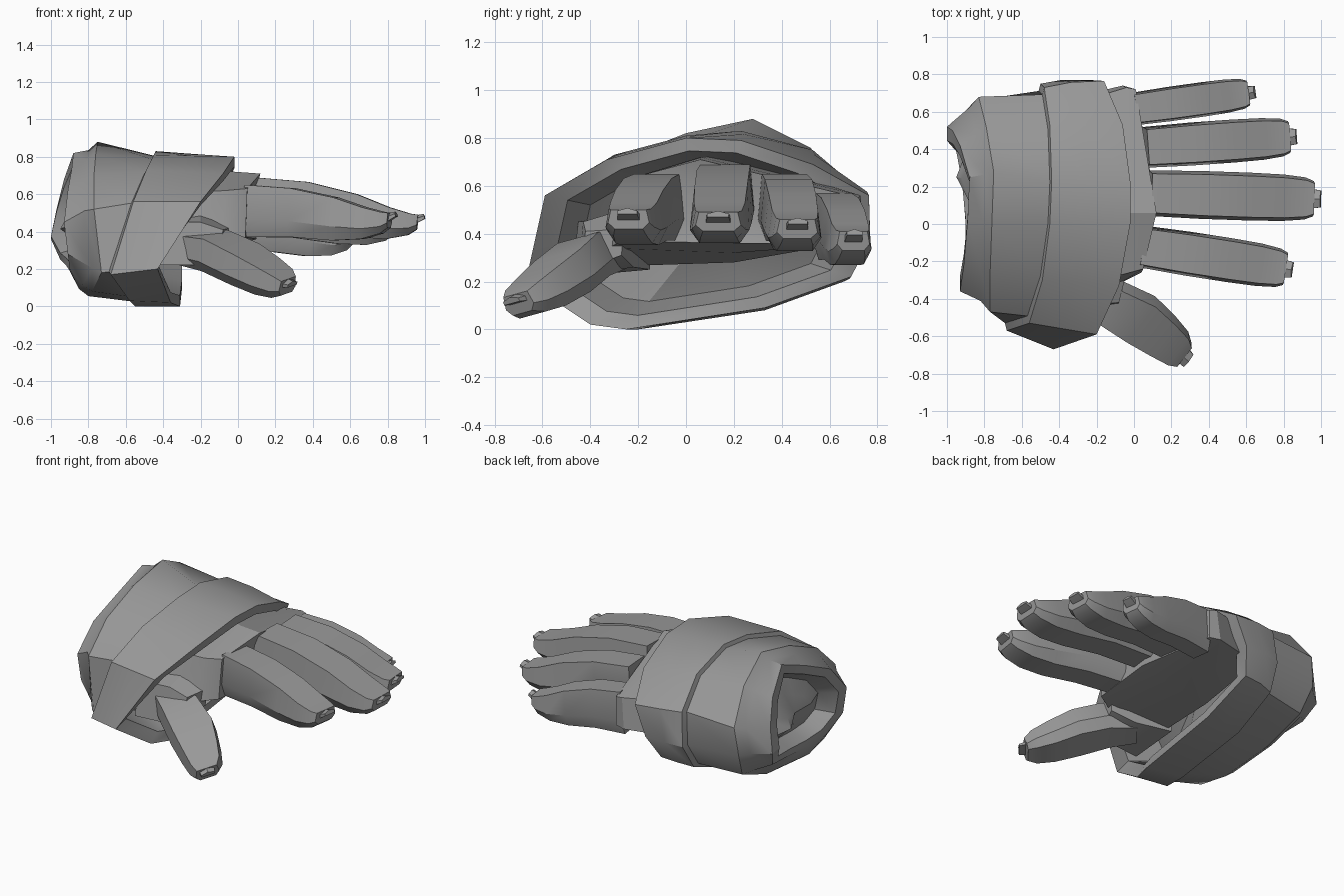
import bpy, bmesh, math
from mathutils import Vector

if "Cube" in bpy.data.objects:
    bpy.data.objects.remove(bpy.data.objects["Cube"])

grey = bpy.data.materials.new("stone grey")
grey.diffuse_color = (0.32, 0.32, 0.32, 1)
grey.use_nodes = True
grey.node_tree.nodes["Principled BSDF"].inputs["Base Color"].default_value = grey.diffuse_color


def loft(name, rings, angle=32):
    """Skin closed rings of equal length and cap both ends."""
    bm = bmesh.new()
    loops = [[bm.verts.new(p) for p in ring] for ring in rings]
    n = len(loops[0])
    for a, b in zip(loops, loops[1:]):
        for i in range(n):
            j = (i + 1) % n
            bm.faces.new((a[i], a[j], b[j], b[i]))
    for loop in (loops[0], loops[-1]):
        mid = bm.verts.new(sum((v.co for v in loop), Vector()) / n)
        for i in range(n):
            bm.faces.new((loop[i], loop[(i + 1) % n], mid))
    bmesh.ops.recalc_face_normals(bm, faces=bm.faces)
    me = bpy.data.meshes.new(name)
    bm.to_mesh(me)
    bm.free()
    me.materials.append(grey)
    ob = bpy.data.objects.new(name, me)
    bpy.context.collection.objects.link(ob)
    bpy.ops.object.select_all(action='DESELECT')
    ob.select_set(True)
    bpy.context.view_layer.objects.active = ob
    bpy.ops.object.shade_smooth_by_angle(angle=math.radians(angle))
    return ob


def shrink(ring, s, dx=0.0):
    """Scale a ring about its centre in y and z, and shift it in x."""
    c = sum((Vector(p) for p in ring), Vector()) / len(ring)
    return [(p[0] + dx, c.y + (p[1] - c.y) * s, c.z + (p[2] - c.z) * s) for p in ring]


# Wrapped cuff outlines: front edge, band back edge, sleeve edge, end rim
front = [(-.02, 0, .80), (-.02, .23, .79), (-.06, .53, .69), (-.16, .765, .56),
         (-.24, .77, .37), (-.30, .69, .22), (-.30, .33, .09), (-.31, -.25, .0),
         (-.36, -.40, .02), (-.43, -.67, .20), (-.20, -.59, .56), (-.08, -.33, .71)]
back = [(-.45, 0, .81), (-.44, .23, .83), (-.45, .53, .75), (-.48, .73, .58),
        (-.50, .75, .36), (-.52, .66, .20), (-.55, .33, .08), (-.55, -.20, .0),
        (-.58, -.38, .03), (-.68, -.57, .17), (-.56, -.53, .56), (-.49, -.30, .73)]
sleeve = [(-.76, 0, .82), (-.75, .28, .88), (-.79, .52, .76), (-.83, .68, .55),
          (-.85, .66, .36), (-.82, .58, .20), (-.80, .30, .09), (-.80, -.10, .055),
          (-.78, -.30, .08), (-.73, -.49, .18), (-.77, -.47, .52), (-.77, -.28, .70)]
end = [(-.89, .02, .73), (-.88, .25, .82), (-.93, .42, .68), (-.97, .50, .52),
       (-1.0, .52, .36), (-.95, .45, .25), (-.92, .25, .22), (-.90, 0, .19),
       (-.90, -.20, .20), (-.91, -.35, .28), (-.93, -.36, .45), (-.91, -.22, .62)]
bulge = [tuple(Vector(p).lerp(Vector(q), .55) + Vector((0, .012, .004)))
         if p[1] > 0 else tuple(Vector(p).lerp(Vector(q), .55)) for p, q in zip(front, back)]

# Band with an open front, stepped sleeve and recessed wrist opening
loft("wrapped_cuff", [
    shrink(front, .72, -.22), shrink(front, .86, .0), front, bulge, back,
    shrink(back, .94, -.01), sleeve, shrink(sleeve, .9, -.05), end,
    shrink(end, .82, .0), shrink(end, .66, .10), shrink(end, .35, .05)])

# Palm, widening towards the knuckles
palm_back = [(-.40, -.25, .60), (-.40, .2, .72), (-.40, .62, .58), (-.40, .66, .36),
             (-.40, .2, .28), (-.40, -.40, .26)]
palm_mid = [(-.06, -.27, .62), (-.02, .06, .72), (-.04, .73, .56), (-.06, .74, .36),
            (-.04, .2, .32), (-.10, -.33, .34)]
palm_front = [(.05, -.24, .63), (.12, .06, .71), (.01, .72, .55), (.01, .72, .36),
              (.10, .2, .36), (.04, -.26, .37)]
loft("palm", [palm_back, palm_mid, palm_front], 25)


def digit(name, stations, up):
    """Six-sided digit; each station is centre, half width, height above and below."""
    up = Vector(up)
    pts = [Vector(s[0]) for s in stations]
    side = up.cross(pts[-1] - pts[0]).normalized()
    up = (pts[-1] - pts[0]).cross(side).normalized()
    rings = []
    for c, (_, w, hi, lo) in zip(pts, stations):
        shape = [(-.86, hi), (.86, hi), (1, -lo * .35), (.68, -lo), (-.68, -lo), (-1, -lo * .35)]
        rings.append([c + side * w * a + up * b for a, b in shape])
    loft(name, rings, 28)
    # Pointed nail lying on the end of the digit
    tip, _, hi, _ = stations[-1]
    d = (pts[-1] - pts[-2]).normalized()
    n = d.cross(side).normalized()
    w = stations[-2][1] * .5
    c = Vector(tip) + up * (hi - .015)

    def nail_ring(t, k, h, g):
        p = c + d * t
        return [p - side * w * k - n * h, p + n * (h + .012), p + side * w * k - n * h,
                p + side * w * k - n * (h + g), p - side * w * k - n * (h + g)]
    loft(name + "_nail", [nail_ring(-.19, .6, .0, .03), nail_ring(-.05, 1, .005, .03),
                          nail_ring(.035, .8, .0, .015)], 20)


# Fingers: base y, tip y, base x, tip x, base top z, tip top z, half width, drop
fingers = {
    "index_finger": (-.12, -.24, .04, .81, .65, .50, .118, .02),
    "middle_finger": (.165, .135, .08, .96, .69, .49, .128, .0),
    "ring_finger": (.41, .465, .06, .83, .65, .46, .115, .0),
    "little_finger": (.615, .70, .0, .61, .57, .41, .092, -.02),
}
for name, (y0, y1, x0, x1, z0, z1, w, k) in fingers.items():
    rows = []
    for t, fall, thick, wide in ((0, 0, .28, .95), (.32, .12, .26, 1), (.62, .45, .23, 1),
                                 (.82, .80, .17, .97), (.95, .97, .115, .88), (1, 1.0, .08, .74)):
        top = z0 + (z1 - z0) * fall
        mid = top - thick * .5
        rows.append(((x0 + (x1 - x0) * t, y0 + (y1 - y0) * t, mid),
                     w * wide, thick * .5, thick * .5))
    digit(name, rows, (0, 0, 1))

# Thumb, reaching down and outwards
digit("thumb", [((-.27, -.34, .32), .10, .08, .09), ((-.13, -.42, .30), .13, .09, .10),
                ((.03, -.51, .23), .145, .085, .10), ((.15, -.60, .165), .125, .075, .09),
                ((.23, -.665, .125), .105, .06, .07), ((.265, -.70, .11), .075, .04, .045)],
      (.15, -.35, .85))

# Thumb root bridging the palm and the thumb
loft("thumb_root", [
    [(-.42, -.15, .50), (-.42, -.45, .45), (-.42, -.48, .22), (-.42, -.15, .25)],
    [(-.20, -.20, .52), (-.20, -.43, .45), (-.22, -.46, .22), (-.20, -.22, .26)],
    [(-.04, -.26, .42), (-.08, -.42, .41), (-.10, -.45, .24), (-.05, -.27, .31)]], 20)
